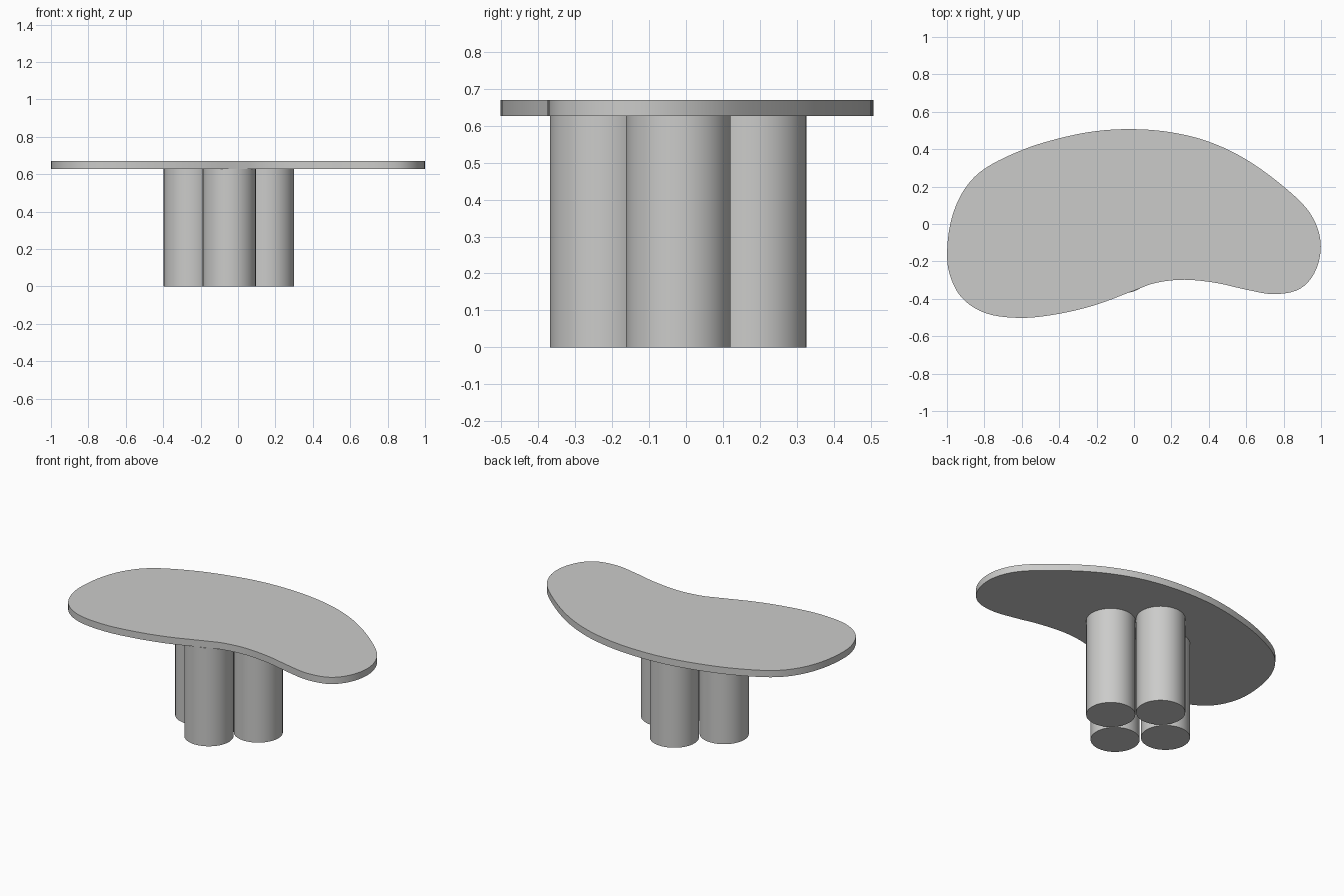
import bpy, bmesh, math
from mathutils import Vector

if "Cube" in bpy.data.objects:
    bpy.data.objects.remove(bpy.data.objects["Cube"])

grey = bpy.data.materials.new("light grey")
grey.diffuse_color = (0.6, 0.6, 0.59, 1)
grey.use_nodes = True
grey.node_tree.nodes["Principled BSDF"].inputs["Base Color"].default_value = grey.diffuse_color

TOP_Z, UNDER_Z = 0.67, 0.627


def finish(name, bm):
    bmesh.ops.recalc_face_normals(bm, faces=bm.faces)
    me = bpy.data.meshes.new(name)
    bm.to_mesh(me)
    bm.free()
    ob = bpy.data.objects.new(name, me)
    bpy.context.collection.objects.link(ob)
    me.materials.append(grey)
    bpy.ops.object.select_all(action='DESELECT')
    ob.select_set(True)
    bpy.context.view_layer.objects.active = ob
    bpy.ops.object.shade_smooth_by_angle(angle=math.radians(35))
    return ob


def smooth_loop(pts, steps):
    """Closed centripetal-like spline through the points."""
    out, n = [], len(pts)
    for i in range(n):
        a, b, c, d = (Vector(pts[(i + k) % n]) for k in (-1, 0, 1, 2))
        for s in range(steps):
            t = s / steps
            out.append(0.5 * (2 * b + (c - a) * t + (2 * a - 5 * b + 4 * c - d) * t**2
                              + (3 * b - a - 3 * c + d) * t**3))
    return out


# kidney-shaped table top
outline = [
    (0, 0.507), (0.2, 0.49), (0.4, 0.44), (0.6, 0.345), (0.8, 0.20), (0.94, 0.06),
    (0.997, -0.09), (0.975, -0.24), (0.89, -0.345), (0.75, -0.375), (0.6, -0.351),
    (0.44, -0.315), (0.27, -0.298), (0.12, -0.314), (0, -0.356), (-0.2, -0.431),
    (-0.4, -0.48), (-0.6, -0.502), (-0.79, -0.478), (-0.92, -0.395), (-0.985, -0.27),
    (-0.999, -0.14), (-0.975, 0.03), (-0.91, 0.18), (-0.8, 0.295), (-0.6, 0.395),
    (-0.4, 0.458), (-0.2, 0.497)]
bm = bmesh.new()
face = bm.faces.new([bm.verts.new((p.x, p.y, UNDER_Z)) for p in smooth_loop(outline, 5)])
ext = bmesh.ops.extrude_face_region(bm, geom=[face], use_keep_orig=True)
up = [g for g in ext["geom"] if isinstance(g, bmesh.types.BMVert)]
bmesh.ops.translate(bm, verts=up, vec=(0, 0, TOP_Z - UNDER_Z))
finish("table_top", bm)

# four thick round legs clustered in a diamond
R = 0.142
for name, x, y in (("front_leg", -0.047, -0.226), ("right_leg", 0.158, -0.021),
                   ("back_leg", -0.047, 0.184), ("left_leg", -0.255, -0.021)):
    bm = bmesh.new()
    bmesh.ops.create_cone(bm, cap_ends=True, segments=64, radius1=R, radius2=R, depth=UNDER_Z)
    bmesh.ops.translate(bm, verts=bm.verts, vec=(x, y, UNDER_Z / 2))
    finish(name, bm)
